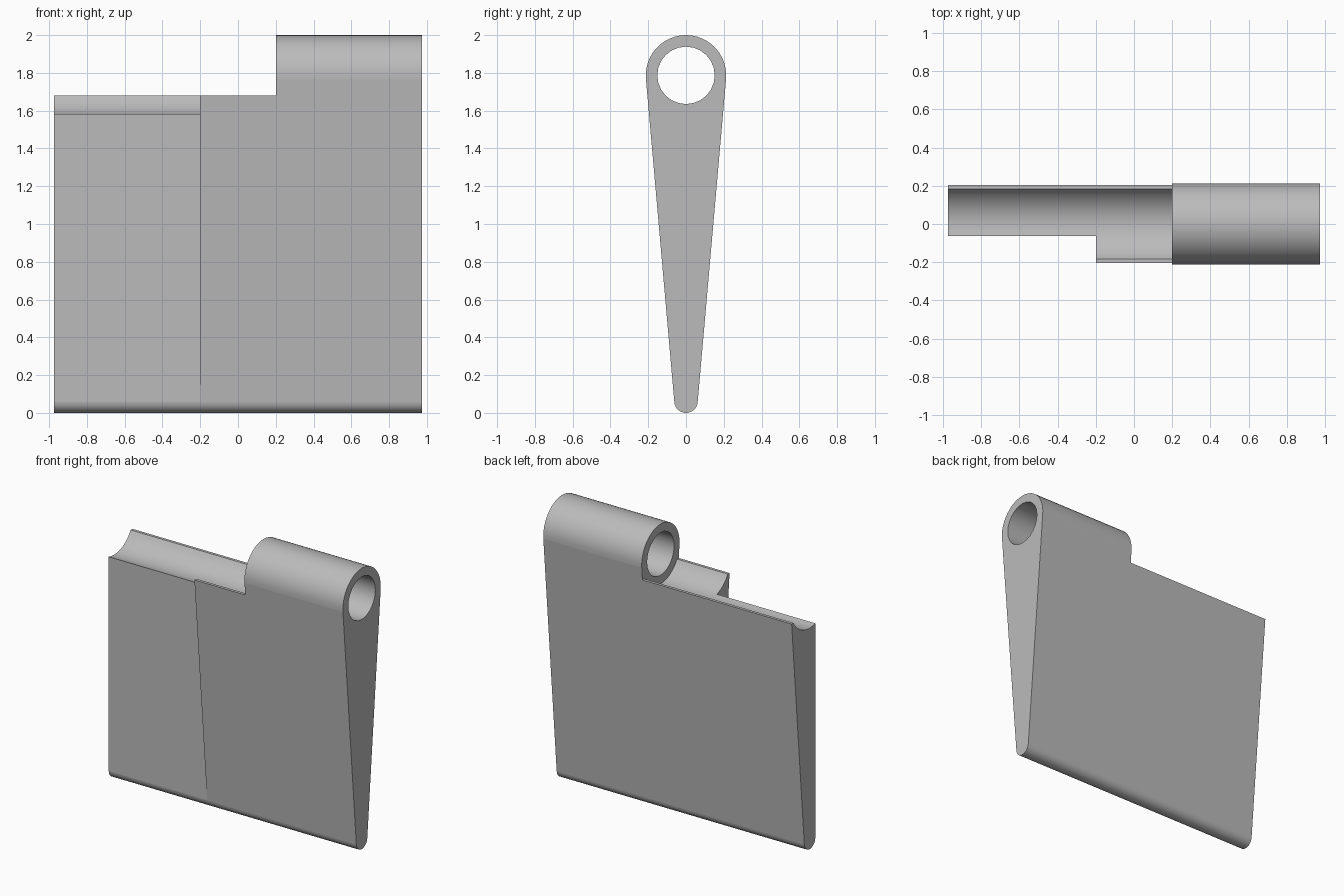
import bpy, bmesh, math
from math import sin, cos, pi

cube = bpy.data.objects.get("Cube")
if cube:
    bpy.data.objects.remove(cube, do_unlink=True)

HALF = 0.975                 # half length along x
PIN_Z, PIN_R = 1.787, 0.213  # barrel axis height and outer radius
HOLE_R, TIP_R = 0.152, 0.062
STEP = 0.2                   # end of the barrel and edge of the recess
SHOULDER = 1.68              # height of the cut-down shoulder

grey = bpy.data.materials.new("plain grey")
grey.use_nodes = True
colour = (0.5, 0.5, 0.5, 1)
grey.diffuse_color = colour
grey.node_tree.nodes["Principled BSDF"].inputs["Base Color"].default_value = colour


def arc(z, r, start, end, steps):
    """Points (y, z) along an arc centred on y = 0."""
    angles = [start + (end - start) * i / steps for i in range(steps + 1)]
    return [(r * cos(a), z + r * sin(a)) for a in angles]


def prism(name, profile, x0, x1):
    """Extrude a (y, z) profile along x."""
    bm = bmesh.new()
    face = bm.faces.new([bm.verts.new((x0, y, z)) for y, z in profile])
    new = bmesh.ops.extrude_face_region(bm, geom=[face])["geom"]
    moved = [v for v in new if isinstance(v, bmesh.types.BMVert)]
    bmesh.ops.translate(bm, verts=moved, vec=(x1 - x0, 0, 0))
    bmesh.ops.recalc_face_normals(bm, faces=bm.faces)
    mesh = bpy.data.meshes.new(name)
    bm.to_mesh(mesh)
    bm.free()
    obj = bpy.data.objects.new(name, mesh)
    bpy.context.collection.objects.link(obj)
    return obj


# Tapered leaf: large barrel at the top, small rounded edge at the bottom
lean = math.asin((PIN_R - TIP_R) / (PIN_Z - TIP_R))
outline = (arc(PIN_Z, PIN_R, -lean, pi + lean, 24)
           + arc(TIP_R, TIP_R, pi + lean, 2 * pi - lean, 16))
leaf = prism("hinge_leaf", outline, -HALF, HALF)
leaf.data.materials.append(grey)

# Shoulder cut with a rounded trough that clears the mating barrel
dip = math.asin((PIN_Z - SHOULDER) / PIN_R)
trough = ([(-0.5, SHOULDER)] + arc(PIN_Z, PIN_R, pi + dip, 2 * pi - dip, 20)
          + [(0.5, SHOULDER), (0.5, 2.3), (-0.5, 2.3)])
# Bore through the barrel, and the recess in the front face
bore = arc(PIN_Z, HOLE_R, 0, 2 * pi, 24)[:-1]
recess = [(-0.5, 0.03), (-TIP_R, 0.03), (-TIP_R, 2.3), (-0.5, 2.3)]

cutters = [prism("trough_cutter", trough, -1.2, STEP),
           prism("bore_cutter", bore, 0, 1.2),
           prism("recess_cutter", recess, -1.2, -STEP)]

bpy.ops.object.select_all(action="DESELECT")
leaf.select_set(True)
bpy.context.view_layer.objects.active = leaf
for cutter in cutters:
    cutter.hide_render = True
    mod = leaf.modifiers.new(cutter.name, "BOOLEAN")
    mod.operation, mod.solver, mod.object = "DIFFERENCE", "EXACT", cutter
    bpy.ops.object.modifier_apply(modifier=mod.name)
    bpy.data.objects.remove(cutter, do_unlink=True)

# Smooth the round surfaces, keep the broad plates flat
bpy.ops.object.shade_smooth_by_angle(angle=math.radians(30))
for face in leaf.data.polygons:
    if face.area > 0.25:
        face.use_smooth = False
